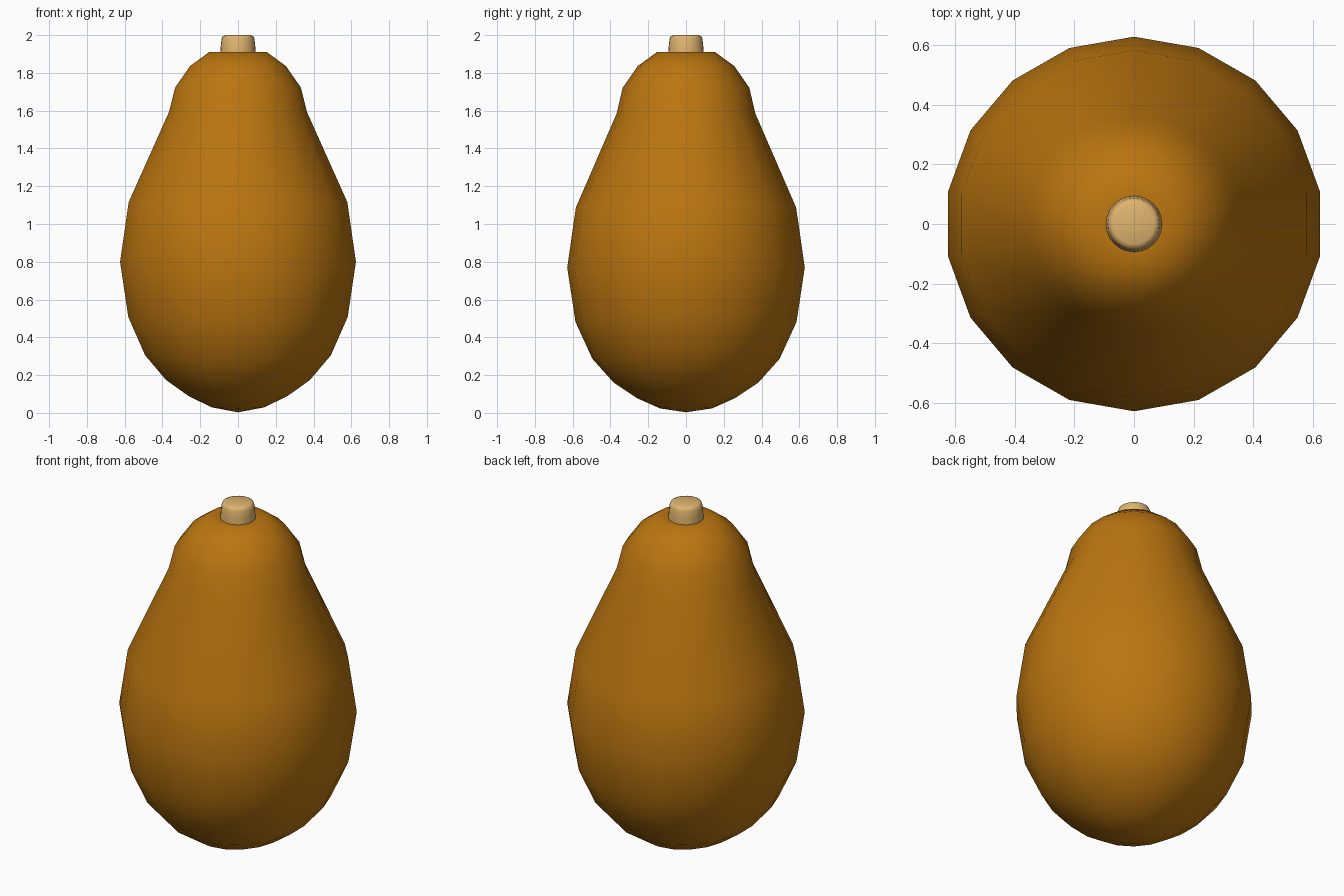
import bpy, bmesh, math

if "Cube" in bpy.data.objects:
    bpy.data.objects.remove(bpy.data.objects["Cube"])


def material(name, rgb):
    m = bpy.data.materials.new(name)
    m.diffuse_color = (*rgb, 1.0)
    m.use_nodes = True
    m.node_tree.nodes["Principled BSDF"].inputs["Base Color"].default_value = m.diffuse_color
    return m


def lathe(name, profile, sides, mat, scale=(1, 1), saddle=0.0, mid=0.0):
    """Revolve (radius, z) points; a zero radius at either end becomes a pole."""
    bm = bmesh.new()
    rings = []
    for r, z in profile:
        if r == 0:
            rings.append([bm.verts.new((0, 0, z))])
            continue
        ring = []
        for k in range(sides):
            a = math.pi / 2 + k * math.tau / sides
            # rings bend slightly up at the sides, fading towards the ends
            fade = saddle * max(0, 1 - ((z - mid) / 0.9) ** 2)
            ring.append(bm.verts.new((r * scale[0] * math.cos(a),
                                      r * scale[1] * math.sin(a),
                                      z + fade * math.cos(2 * a))))
        rings.append(ring)
    for lo, hi in zip(rings, rings[1:]):
        for k in range(sides):
            n = (k + 1) % sides
            if len(lo) == 1:
                bm.faces.new((lo[0], hi[n], hi[k]))
            elif len(hi) == 1:
                bm.faces.new((lo[k], lo[n], hi[0]))
            else:
                bm.faces.new((lo[k], lo[n], hi[n], hi[k]))
    bmesh.ops.recalc_face_normals(bm, faces=bm.faces)
    for f in bm.faces:
        f.smooth = True
    me = bpy.data.meshes.new(name)
    bm.to_mesh(me)
    bm.free()
    me.materials.append(mat)
    ob = bpy.data.objects.new(name, me)
    bpy.context.collection.objects.link(ob)
    return ob


skin = material("orange brown skin", (0.50, 0.18, 0.005))
wood = material("pale stem", (0.74, 0.46, 0.16))

# Pear-shaped fruit body with a shallow dimple on top
body = [(0, 0.003), (0.140, 0.027), (0.262, 0.083), (0.386, 0.168),
        (0.498, 0.296), (0.588, 0.495), (0.632, 0.785), (0.586, 1.102),
        (0.369, 1.59), (0.337, 1.722), (0.257, 1.836), (0.155, 1.91),
        (0.07, 1.903), (0, 1.90)]
lathe("fruit_body", body, 18, skin, scale=(1.003, 0.995), saddle=0.016, mid=0.85)

# Short stem with a rounded top edge
stem = [(0, 1.87), (0.094, 1.87), (0.094, 1.91), (0.091, 1.945), (0.087, 1.98),
        (0.081, 1.994), (0.068, 2.0), (0, 2.0)]
lathe("stem", stem, 24, wood)
